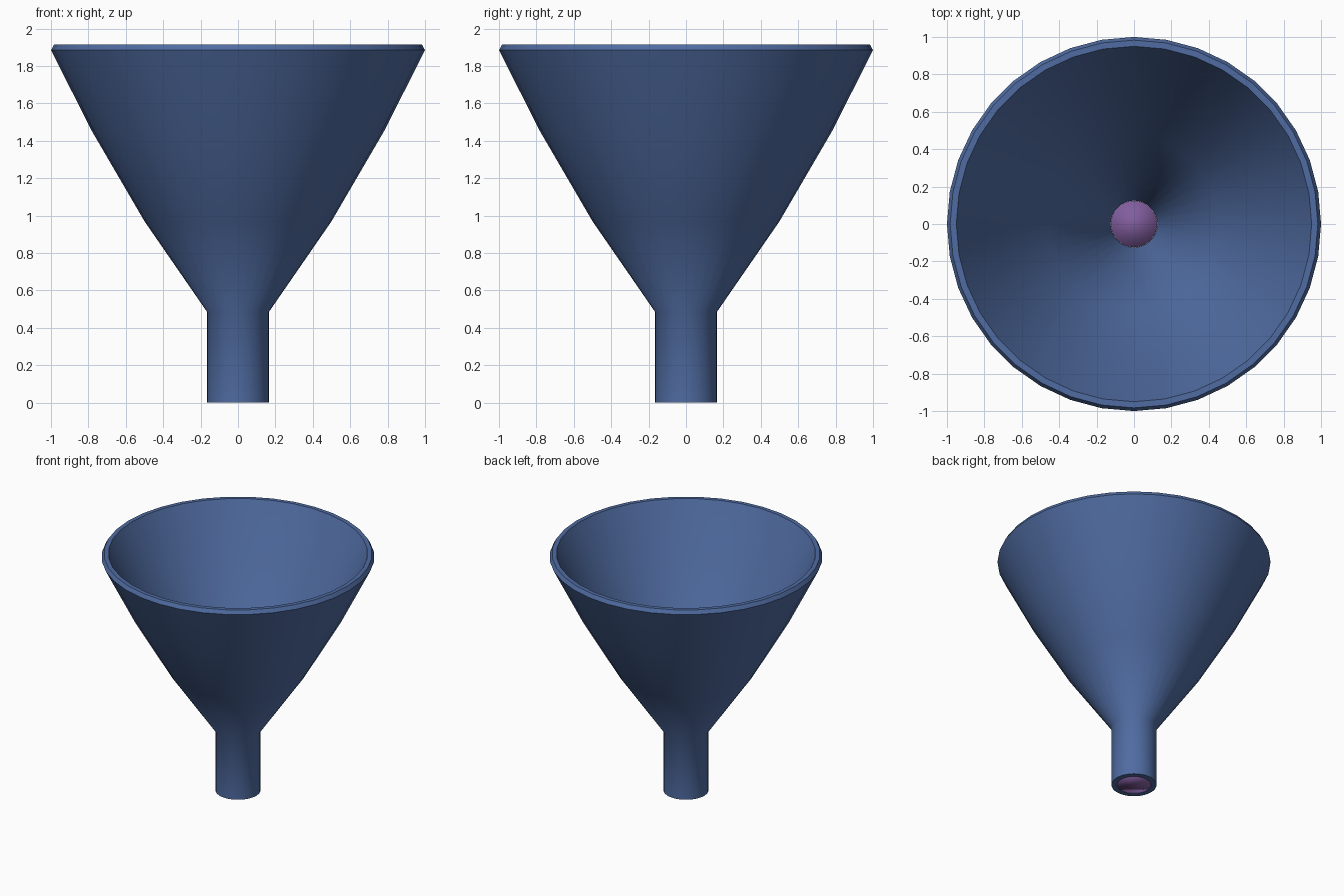
import bpy
import bmesh
from math import radians, pi, cos, sin

if "Cube" in bpy.data.objects:
    bpy.data.objects.remove(bpy.data.objects["Cube"])

SEGMENTS = 36


def material(name, colour):
    mat = bpy.data.materials.new(name)
    mat.diffuse_color = colour
    mat.use_nodes = True
    mat.node_tree.nodes["Principled BSDF"].inputs["Base Color"].default_value = mat.diffuse_color
    return mat


def lathe(name, profile, mat, closed, angle):
    """Spin a (radius, height) profile about z."""
    bm = bmesh.new()
    rings = []
    for i in range(SEGMENTS):
        a = 2 * pi * i / SEGMENTS
        rings.append([bm.verts.new((r * cos(a), r * sin(a), z)) for r, z in profile])
    count = len(profile)
    for i in range(SEGMENTS):
        a, b = rings[i], rings[(i + 1) % SEGMENTS]
        for j in range(count if closed else count - 1):
            k = (j + 1) % count
            bm.faces.new((a[j], b[j], b[k], a[k]))
    if not closed:
        bm.faces.new([ring[0] for ring in rings])
        bm.faces.new([ring[-1] for ring in rings])
    bmesh.ops.recalc_face_normals(bm, faces=bm.faces[:])
    mesh = bpy.data.meshes.new(name)
    bm.to_mesh(mesh)
    bm.free()
    obj = bpy.data.objects.new(name, mesh)
    bpy.context.collection.objects.link(obj)
    mesh.materials.append(mat)
    bpy.ops.object.select_all(action='DESELECT')
    obj.select_set(True)
    bpy.context.view_layer.objects.active = obj
    bpy.ops.object.shade_smooth_by_angle(angle=radians(angle))
    return obj


blue = material("funnel_blue", (0.08, 0.15, 0.36, 1))
purple = material("spout_purple", (0.22, 0.11, 0.34, 1))

# Funnel shell: outer spout and flared cone, rim, then inner cone and bore
lathe("funnel_body", [
    (0.165, 0.0), (0.165, 0.485), (0.50, 0.97), (0.78, 1.45),
    (1.0, 1.885), (0.983, 1.915), (0.95, 1.915),
    (0.735, 1.475), (0.46, 1.0), (0.125, 0.505), (0.125, 0.0),
], blue, True, 40)

# Purple core filling the bore of the spout
lathe("spout_core", [(0.1245, 0.002), (0.1245, 0.503)], purple, False, 180)
